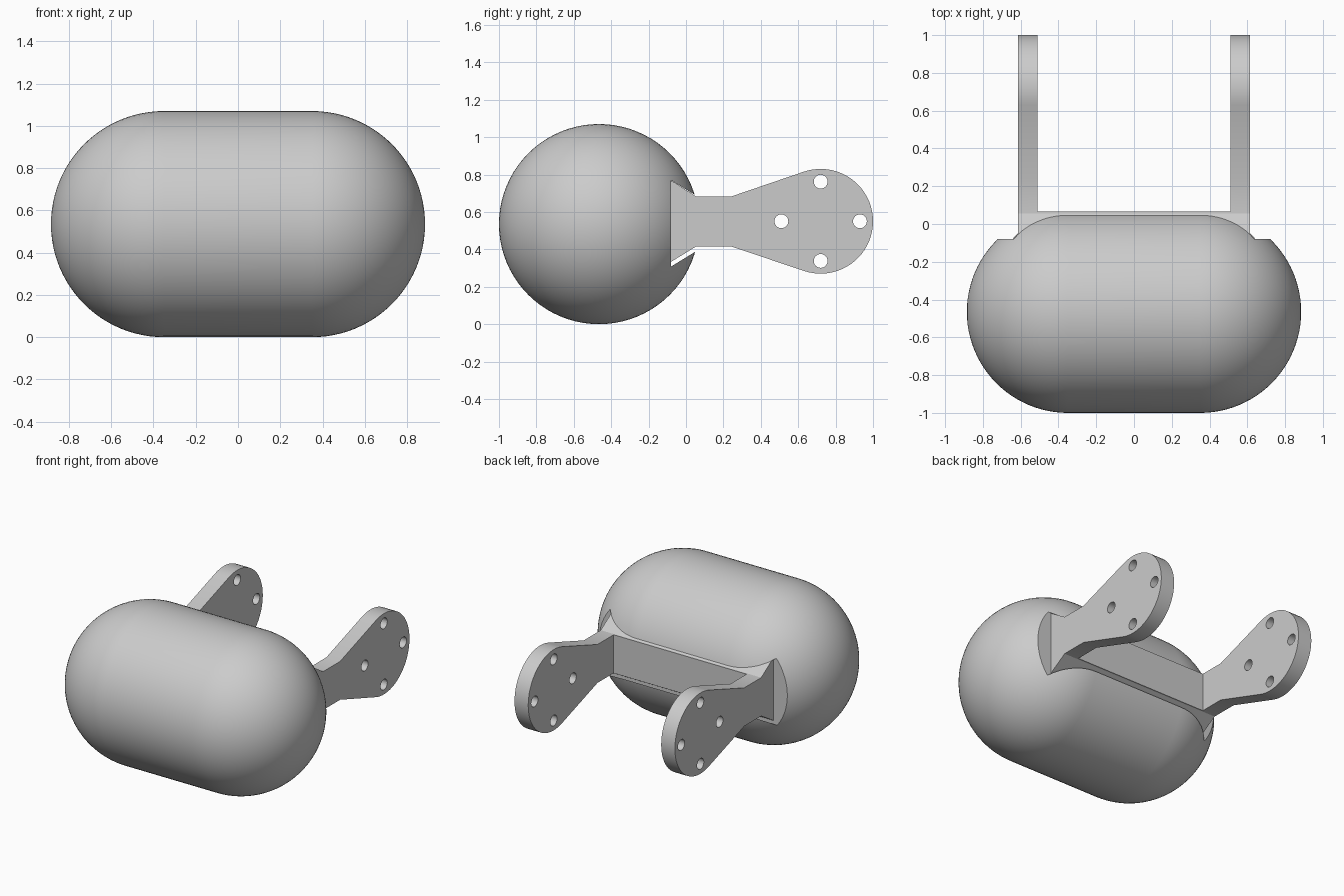
import bpy, bmesh
from math import radians, sin, cos, tau, pi
from mathutils import Matrix, Vector

cube = bpy.data.objects.get("Cube")
if cube:
    bpy.data.objects.remove(cube, do_unlink=True)

grey = bpy.data.materials.new("plain grey")
grey.use_nodes = True
colour = (0.6, 0.6, 0.6, 1)
grey.diffuse_color = colour
grey.node_tree.nodes["Principled BSDF"].inputs["Base Color"].default_value = colour


def add_object(name, bm):
    bmesh.ops.recalc_face_normals(bm, faces=bm.faces)
    mesh = bpy.data.meshes.new(name)
    bm.to_mesh(mesh)
    bm.free()
    mesh.materials.append(grey)
    obj = bpy.data.objects.new(name, mesh)
    bpy.context.collection.objects.link(obj)
    return obj


def extrude_profile(name, points, half_width):
    """Extrude a closed (y, z) outline along x, centred on x = 0."""
    bm = bmesh.new()
    face = bm.faces.new([bm.verts.new((-half_width, y, z)) for y, z in points])
    new = bmesh.ops.extrude_face_region(bm, geom=[face])["geom"]
    moved = [v for v in new if isinstance(v, bmesh.types.BMVert)]
    bmesh.ops.translate(bm, verts=moved, vec=(2 * half_width, 0, 0))
    return add_object(name, bm)


def activate(obj):
    bpy.ops.object.select_all(action="DESELECT")
    obj.select_set(True)
    bpy.context.view_layer.objects.active = obj


def cut(obj, cutter):
    cutter.hide_render = True
    mod = obj.modifiers.new("cut", "BOOLEAN")
    mod.operation = "DIFFERENCE"
    mod.solver = "EXACT"
    mod.object = cutter
    activate(obj)
    bpy.ops.object.modifier_apply(modifier=mod.name)
    bpy.data.objects.remove(cutter, do_unlink=True)


def circle(y, z, radius, count):
    return [(y + radius * cos(tau * i / count), z + radius * sin(tau * i / count))
            for i in range(count)]


# Capsule body: a half outline spun round the x axis
RADIUS, END, CENTRE = 0.535, 0.35, Vector((0, -0.465, 0.535))
STEPS = 24
bm = bmesh.new()
outline = []
for side in (-1, 1):
    for i in range(STEPS + 1):
        a = pi / 2 * (i if side < 0 else STEPS - i) / STEPS
        outline.append(bm.verts.new((side * (END + RADIUS * cos(a)), 0, RADIUS * sin(a))))
edges = [bm.edges.new(pair) for pair in zip(outline, outline[1:])]
bmesh.ops.spin(bm, geom=outline + edges, cent=(0, 0, 0), axis=(1, 0, 0),
               angle=tau, steps=80, use_duplicate=False)
bmesh.ops.remove_doubles(bm, verts=bm.verts, dist=0.0005)
bmesh.ops.translate(bm, verts=bm.verts, vec=CENTRE)
body = add_object("capsule_body", bm)

# Dovetail channel across the back of the body
FLOOR = -0.08
cut(body, extrude_profile("channel_cutter", [
    (FLOOR, 0.308), (0.2, 0.479), (0.2, 0.597), (FLOOR, 0.77)], 1.2))

# Bracket: dovetail foot, neck and rounded paddle in one outline
MID, PADDLE, PADDLE_R = 0.55, 0.72, 0.28
paddle = []
for i in range(41):
    a = radians(-109 + 218 * i / 40)
    paddle.append((PADDLE + PADDLE_R * cos(a), MID + PADDLE_R * sin(a)))
bracket = extrude_profile("fork_bracket", [
    (FLOOR, 0.333), (0.055, 0.416), (0.24, 0.416), *paddle,
    (0.24, 0.682), (0.055, 0.682), (FLOOR, 0.769)], 0.615)

# Open the middle to leave two arms joined by a crossbar
cut(bracket, extrude_profile("gap_cutter", [
    (0.065, -0.5), (1.5, -0.5), (1.5, 1.5), (0.065, 1.5)], 0.51))

# Four bolt holes through each paddle
for y, z in ((0.51, MID), (0.93, MID), (PADDLE, 0.338), (PADDLE, 0.762)):
    cut(bracket, extrude_profile("hole_cutter", circle(y, z, 0.037, 24), 1.0))

for obj in (body, bracket):
    activate(obj)
    bpy.ops.object.shade_smooth_by_angle(angle=radians(30))
